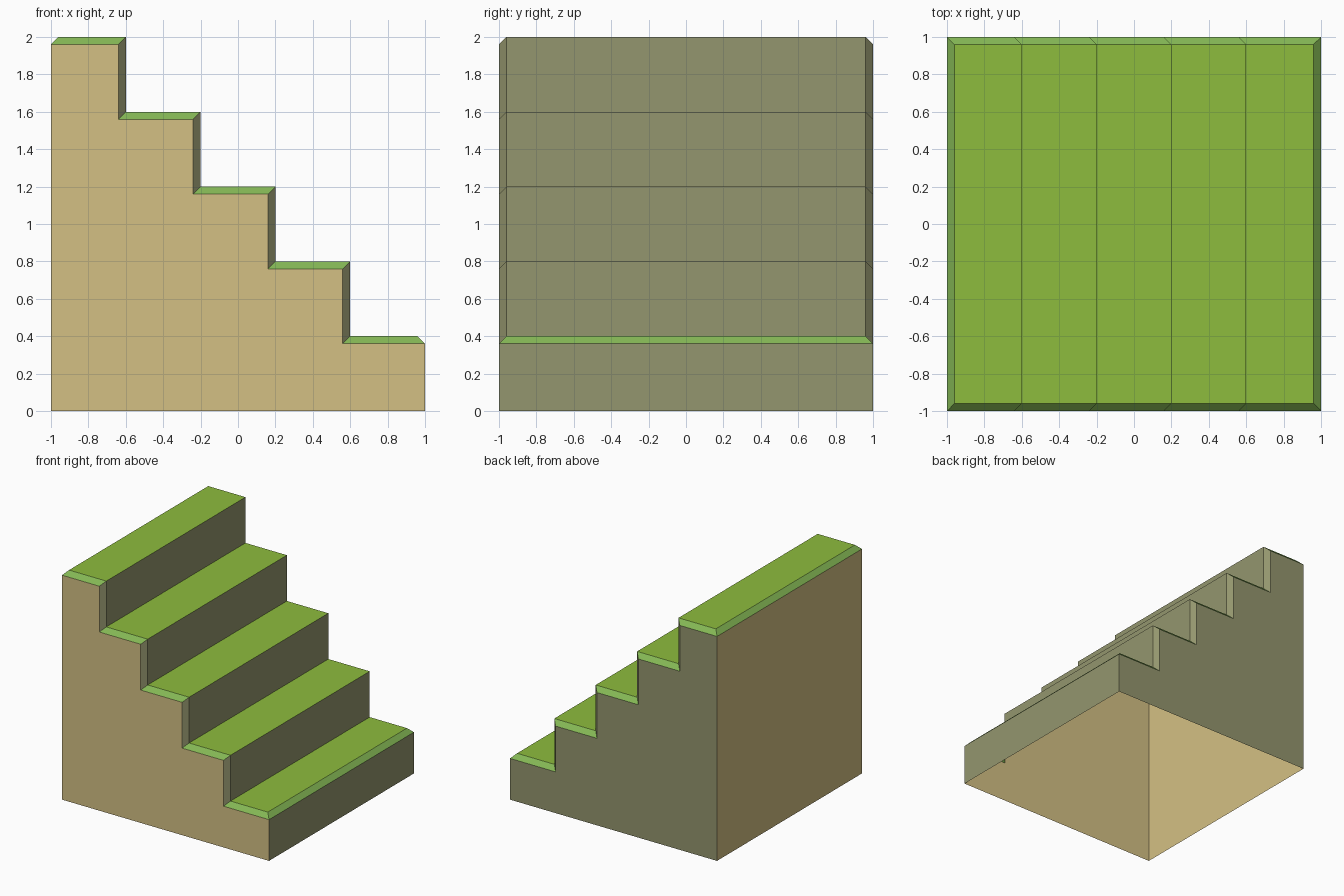
import bpy, bmesh

if "Cube" in bpy.data.objects:
    bpy.data.objects.remove(bpy.data.objects["Cube"])

STEPS, RUN, BEVEL = 5, 0.4, 0.04


def material(name, rgb):
    # 8-bit sRGB to linear
    lin = [((c / 255 + 0.055) / 1.055) ** 2.4 for c in rgb]
    m = bpy.data.materials.new(name)
    m.diffuse_color = (*lin, 1)
    m.use_nodes = True
    m.node_tree.nodes["Principled BSDF"].inputs["Base Color"].default_value = m.diffuse_color
    return m


mats = [material("sandy_tan", (212, 192, 132)),
        material("olive_stone", (148, 150, 110)),
        material("grass_green", (141, 188, 61)),
        material("trim_green", (133, 184, 85))]
TAN, OLIVE, GRASS, TRIM = range(4)


def stair_line(b):
    """Stepped line from upper left to lower right, pulled in by b."""
    pts = []
    for i in range(STEPS):
        z = 2 - RUN * i - b
        pts += [(-1 + RUN * i - b, z), (-1 + RUN * (i + 1) - b, z)]
    # the two ends meet the side walls, widening where the line is pulled in
    pts[0] = (-1 + BEVEL - b, pts[0][1])
    pts[-1] = (1 - BEVEL + b, pts[-1][1])
    return pts


bm = bmesh.new()


def ring(pts, y):
    return [bm.verts.new((x, y, z)) for x, z in pts]


def face(verts, mat):
    bm.faces.new(verts).material_index = mat


outer, inner = stair_line(BEVEL), stair_line(0)
front, tread_f = ring(outer, -1), ring(inner, -1 + BEVEL)
tread_b, back = ring(inner, 1 - BEVEL), ring(outer, 1)
base_f = ring([(-1, 0), (1, 0)], -1)
base_b = ring([(-1, 0), (1, 0)], 1)

# treads, risers and their bevelled ends
for i in range(2 * STEPS - 1):
    top = i % 2 == 0
    edge = TRIM if top else OLIVE
    for a, b, mat in ((front, tread_f, edge),
                      (tread_f, tread_b, GRASS if top else OLIVE),
                      (tread_b, back, edge)):
        face([a[i], a[i + 1], b[i + 1], b[i]], mat)

# bevels along the top-left and bottom-right edges
face([front[0], tread_f[0], tread_b[0], back[0]], TRIM)
face([front[-1], back[-1], tread_b[-1], tread_f[-1]], TRIM)

# four walls; the underside is open
face([base_f[0], base_f[1]] + front[::-1], TAN)
face([base_b[1], base_b[0]] + back, OLIVE)
face([base_b[0], base_f[0], front[0], back[0]], TAN)
face([base_f[1], base_b[1], back[-1], front[-1]], OLIVE)

mesh = bpy.data.meshes.new("grassy_steps")
bm.to_mesh(mesh)
bm.free()
for m in mats:
    mesh.materials.append(m)
bpy.context.collection.objects.link(bpy.data.objects.new("grassy_steps", mesh))
